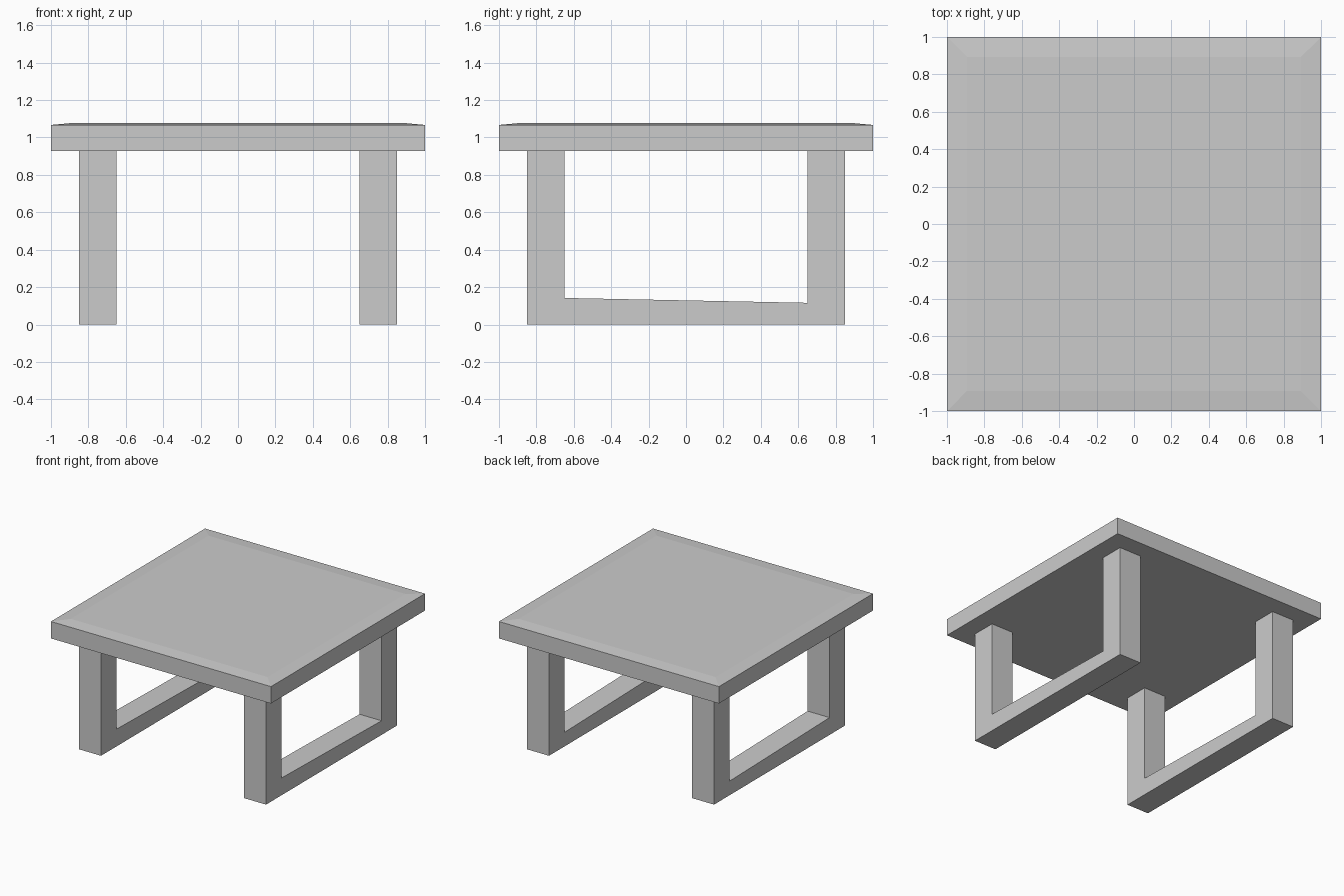
import bpy
import bmesh

if "Cube" in bpy.data.objects:
    bpy.data.objects.remove(bpy.data.objects["Cube"])


def make_object(name, bm):
    bmesh.ops.recalc_face_normals(bm, faces=bm.faces[:])
    mesh = bpy.data.meshes.new(name)
    bm.to_mesh(mesh)
    bm.free()
    obj = bpy.data.objects.new(name, mesh)
    bpy.context.collection.objects.link(obj)
    return obj


# Tabletop: slab whose upper face is inset and slightly raised
Z_BOTTOM, Z_RIM, Z_TOP = 0.928, 1.067, 1.077
bm = bmesh.new()
bmesh.ops.create_cube(bm, size=2)
for v in bm.verts:
    v.co.z = Z_RIM if v.co.z > 0 else Z_BOTTOM
bm.normal_update()
top = max(bm.faces, key=lambda f: f.calc_center_median().z)
bmesh.ops.inset_region(bm, faces=[top], thickness=0.15)
for v in top.verts:
    v.co.z = Z_TOP
make_object("tabletop", bm)

# Leg frames: U-shaped side profile (y, z) extruded across x
OUT, IN = 0.85, 0.65
profile = [(-OUT, 0), (OUT, 0), (OUT, Z_BOTTOM), (IN, Z_BOTTOM),
           (IN, 0.116), (-IN, 0.142), (-IN, Z_BOTTOM), (-OUT, Z_BOTTOM)]
for side, x in (("left", -OUT), ("right", IN)):
    bm = bmesh.new()
    face = bm.faces.new([bm.verts.new((x, y, z)) for y, z in profile])
    result = bmesh.ops.extrude_face_region(bm, geom=[face], use_keep_orig=True)
    moved = [g for g in result["geom"] if isinstance(g, bmesh.types.BMVert)]
    bmesh.ops.translate(bm, verts=moved, vec=(OUT - IN, 0, 0))
    make_object(side + "_leg_frame", bm)
